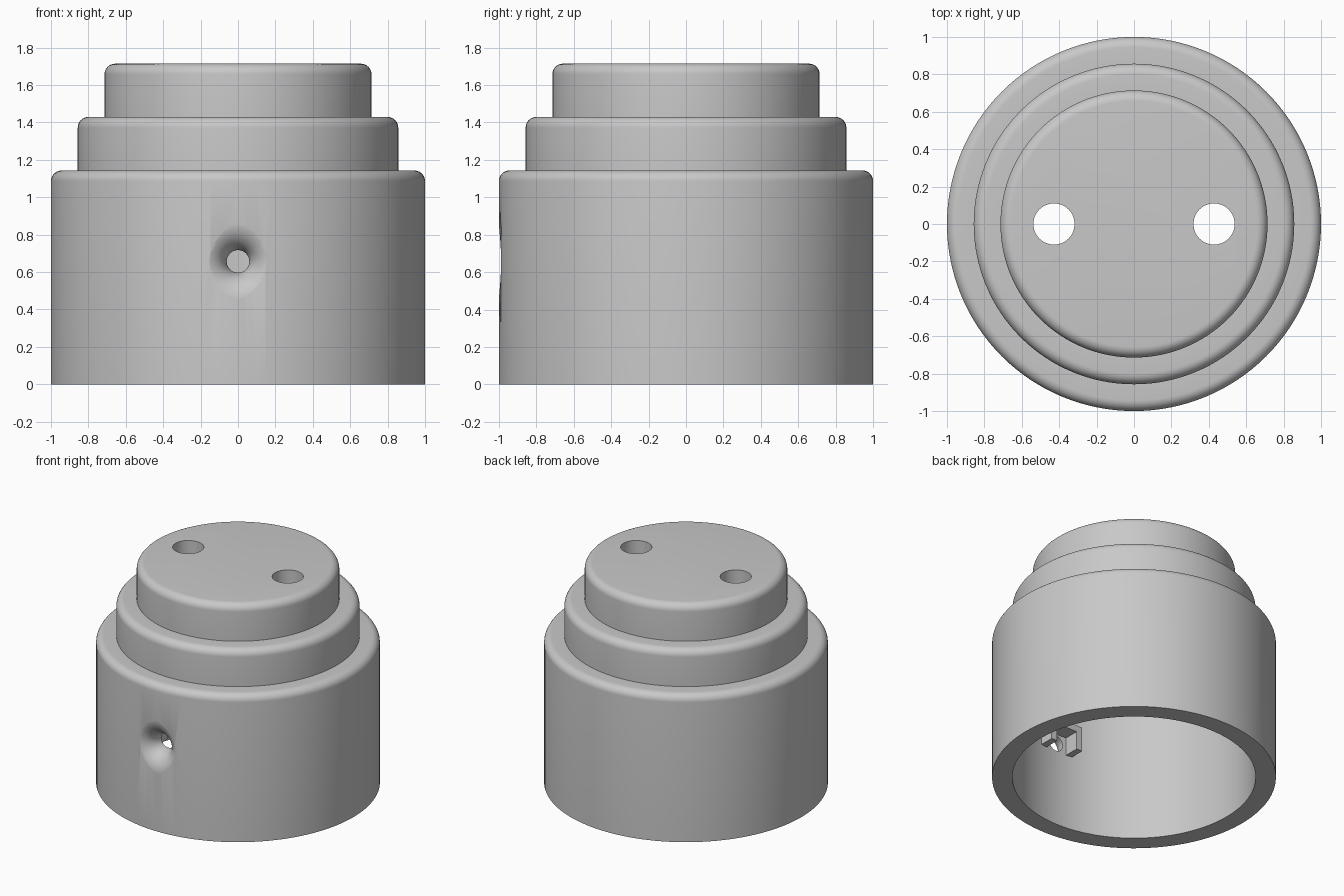
import bpy, bmesh, math
from mathutils import Matrix

if "Cube" in bpy.data.objects:
    bpy.data.objects.remove(bpy.data.objects["Cube"], do_unlink=True)

grey = bpy.data.materials.new("plain_grey")
grey.use_nodes = True
colour = (0.58, 0.58, 0.58, 1)
grey.diffuse_color = colour
grey.node_tree.nodes["Principled BSDF"].inputs["Base Color"].default_value = colour


def add_object(name, bm):
    bmesh.ops.recalc_face_normals(bm, faces=bm.faces[:])
    mesh = bpy.data.meshes.new(name)
    bm.to_mesh(mesh)
    bm.free()
    mesh.materials.append(grey)
    obj = bpy.data.objects.new(name, mesh)
    bpy.context.collection.objects.link(obj)
    return obj


def arc(cx, cy, radius, start, end, steps):
    """Points on an arc, angles in degrees."""
    angles = [math.radians(start + (end - start) * i / steps) for i in range(steps + 1)]
    return [(cx + radius * math.cos(a), cy + radius * math.sin(a)) for a in angles]


def lathe(name, profile, segments, matrix=Matrix()):
    """Revolve (radius, height) points that start and end on the axis."""
    bm = bmesh.new()
    rings = []
    for r, z in profile:
        count = segments if r > 0 else 1
        rings.append([bm.verts.new((r * math.cos(math.tau * i / segments),
                                    r * math.sin(math.tau * i / segments), z))
                      for i in range(count)])
    for a, b in zip(rings, rings[1:]):
        if len(a) == 1:
            bm.faces.new(b)
        elif len(b) == 1:
            bm.faces.new(a)
        else:
            for i in range(segments):
                j = (i + 1) % segments
                bm.faces.new((a[i], a[j], b[j], b[i]))
    bm.transform(matrix)
    return add_object(name, bm)


# Hollow body with three rounded steps
bore, roof, fillet = 0.857, 1.0, 0.057
steps = [(1.0, 1.143), (0.857, 1.429), (0.714, 1.714)]
profile = [(0, roof), (bore, roof), (bore, 0)]
floor = 0
for radius, top in steps:
    profile.append((radius, floor))
    profile += arc(radius - fillet, top - fillet, fillet, 0, 90, 8)
    floor = top
profile.append((0, floor))
body = lathe("stepped_cap", profile, 128)

# Cutters for the two top holes
cutters = []
for side in (-1, 1):
    cutters.append(lathe("top_hole_cutter", [(0, 0.8), (0.11, 0.8), (0.11, 2), (0, 2)], 48,
                         Matrix.Translation((side * 0.428, 0, 0))))

# Cutter for the flared front hole, revolved around the y axis
hole_z = 0.657
flare = [(0, 0.6), (0.06, 0.6)] + arc(0.21, 0.85, 0.15, 180, 90, 14) + [(0.21, 1.1), (0, 1.1)]
cutters.append(lathe("front_hole_cutter", flare, 64,
                     Matrix.Translation((0, 0, hole_z)) @ Matrix.Rotation(math.pi / 2, 4, "X")))

bpy.context.view_layer.objects.active = body
for cutter in cutters:
    cut = body.modifiers.new("cut", "BOOLEAN")
    cut.operation = "DIFFERENCE"
    cut.solver = "EXACT"
    cut.object = cutter
    bpy.ops.object.modifier_apply(modifier=cut.name)
    bpy.data.objects.remove(cutter, do_unlink=True)

bpy.ops.object.select_all(action="DESELECT")
body.select_set(True)
bpy.ops.object.shade_smooth_by_angle(angle=math.radians(30))

# U-shaped nut bracket on the inside wall, open at the bottom
half = [(0.09, 0.59), (0.14, 0.59), (0.14, 0.78)]
inner_top = 0.73
outline = half + [(-x, z) for x, z in reversed(half)] + [(-0.09, inner_top), (0.09, inner_top)]
bm = bmesh.new()
face = bm.faces.new([bm.verts.new((x, -0.87, z)) for x, z in outline])
extruded = bmesh.ops.extrude_face_region(bm, geom=[face])["geom"]
bmesh.ops.translate(bm, vec=(0, 0.135, 0),
                    verts=[g for g in extruded if isinstance(g, bmesh.types.BMVert)])
add_object("nut_bracket", bm)
